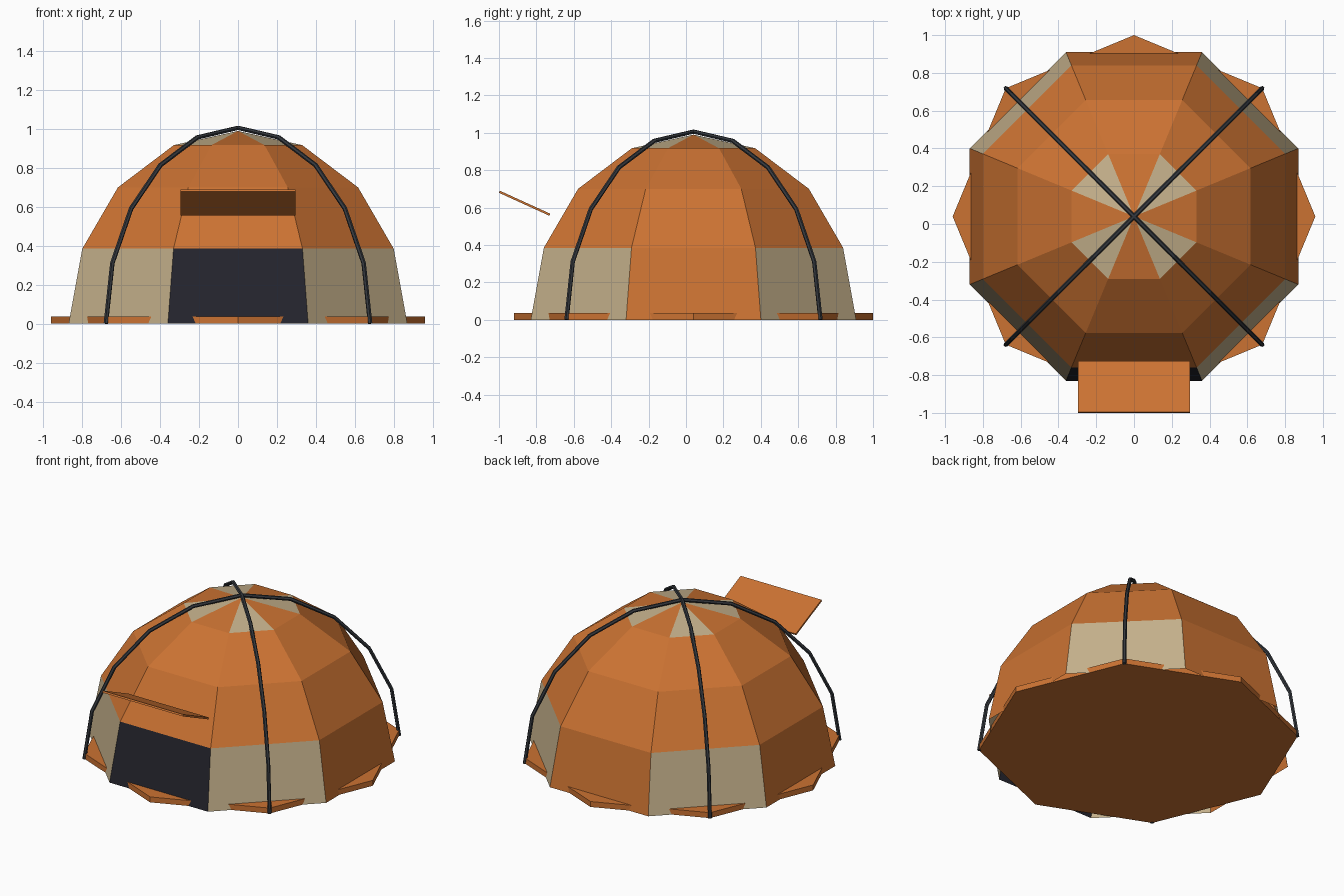
import bpy, bmesh, math
from mathutils import Vector, Matrix

if "Cube" in bpy.data.objects:
    bpy.data.objects.remove(bpy.data.objects["Cube"], do_unlink=True)

CY = 0.04  # centre of the tent along y


def material(name, rgb):
    m = bpy.data.materials.new(name)
    m.use_nodes = True
    m.diffuse_color = (*rgb, 1)
    m.node_tree.nodes["Principled BSDF"].inputs["Base Color"].default_value = (*rgb, 1)
    return m


orange = material("orange canvas", (0.6, 0.17, 0.032))
tan = material("tan canvas", (0.56, 0.44, 0.26))
dark = material("dark doorway", (0.018, 0.018, 0.027))
grey = material("pole grey", (0.035, 0.04, 0.048))


def add_object(name, bm, *mats):
    mesh = bpy.data.meshes.new(name)
    bmesh.ops.recalc_face_normals(bm, faces=bm.faces)
    bm.to_mesh(mesh)
    bm.free()
    for m in mats:
        mesh.materials.append(m)
    obj = bpy.data.objects.new(name, mesh)
    bpy.context.collection.objects.link(obj)
    return obj


def ring(bm, radius, z, turn):
    return [bm.verts.new((radius * math.cos(a), CY + radius * math.sin(a), z))
            for a in (turn + k * math.pi / 4 for k in range(8))]


# Eight-sided canvas dome: tan corner walls and vents, dark front doorway
bm = bmesh.new()
levels = [(0.87, 0.0), (0.80, 0.385), (0.617, 0.70), (0.33, 0.917)]
rings = [ring(bm, apothem / math.cos(math.pi / 8), z, math.pi / 8) for apothem, z in levels]
apex = bm.verts.new((0, CY, 0.99))
for k in range(8):
    n = (k + 1) % 8
    corner = 1 if k % 2 == 0 else 0
    for level, (low, high) in enumerate(zip(rings, rings[1:])):
        face = bm.faces.new((low[k], low[n], high[n], high[k]))
        if level == 0:
            face.material_index = 2 if k == 5 else corner
    bm.faces.new((rings[-1][k], rings[-1][n], apex)).material_index = corner
add_object("canvas_dome", bm, orange, tan, dark)

# Groundsheet whose corners poke out beyond the walls
bm = bmesh.new()
bottom, top = ring(bm, 0.96, 0, 0), ring(bm, 0.96, 0.036, 0)
bm.faces.new(bottom)
bm.faces.new(top)
for k in range(8):
    n = (k + 1) % 8
    bm.faces.new((bottom[k], bottom[n], top[n], top[k]))
add_object("groundsheet", bm, orange)

# Awning plate raised over the doorway
bm = bmesh.new()
bmesh.ops.create_cube(bm, size=1)
bm.transform(Matrix.Translation((0, -0.863, 0.623))
             @ Matrix.Rotation(math.radians(-24.5), 4, "X")
             @ Matrix.Diagonal((0.592, 0.296, 0.012, 1)))
add_object("door_awning", bm, orange)


# Two crossing arched poles
def pole(name, heading):
    curve = bpy.data.curves.new(name, "CURVE")
    curve.dimensions = "3D"
    curve.bevel_depth = 0.012
    curve.bevel_resolution = 1
    curve.use_fill_caps = True
    spline = curve.splines.new("POLY")
    spline.points.add(10)
    for i, p in enumerate(spline.points):
        t = math.pi * i / 10
        r = 0.96 * math.cos(t)
        p.co = (r * math.cos(heading), CY + r * math.sin(heading), 1.006 * math.sin(t), 1)
    curve.materials.append(grey)
    obj = bpy.data.objects.new(name, curve)
    bpy.context.collection.objects.link(obj)
    bpy.ops.object.select_all(action="DESELECT")
    obj.select_set(True)
    bpy.context.view_layer.objects.active = obj
    bpy.ops.object.convert(target="MESH")
    bpy.ops.object.shade_flat()


pole("pole_left_back", math.pi / 4)
pole("pole_right_back", 3 * math.pi / 4)
